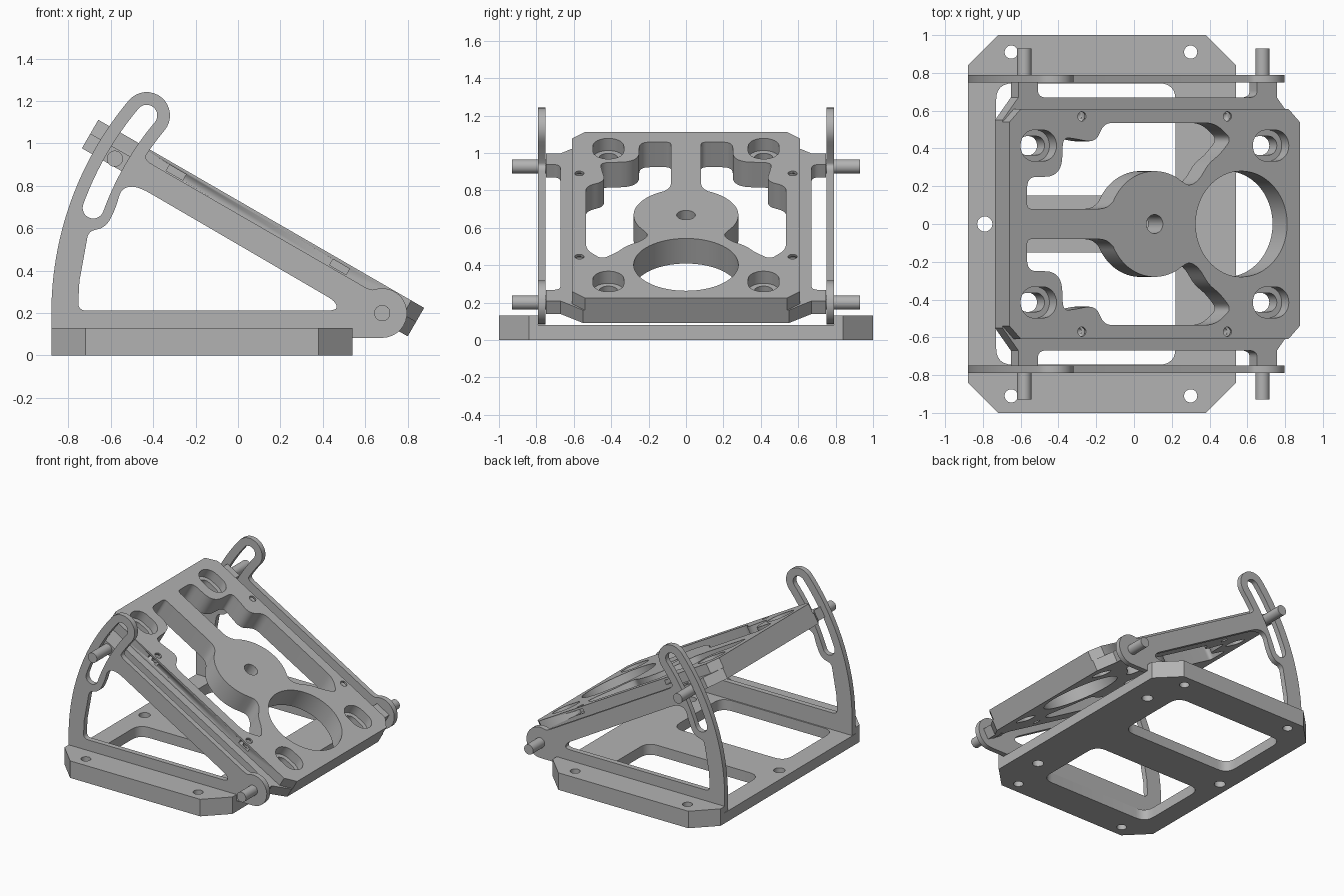
import bpy, bmesh
from math import sin, cos, radians
from mathutils import Matrix, Vector

if "Cube" in bpy.data.objects:
    bpy.data.objects.remove(bpy.data.objects["Cube"])

grey = bpy.data.materials.new("machined grey")
grey.use_nodes = True
grey.diffuse_color = (0.45, 0.45, 0.45, 1)
grey.node_tree.nodes["Principled BSDF"].inputs["Base Color"].default_value = (0.45, 0.45, 0.45, 1)

TILT = radians(30)
PIVOT = Vector((0.68, 0.20))
REACH = 1.456           # distance between the two bolts
END = 0.887             # half length of the tilting plate


def arc(cx, cy, r, a, b, n=16):
    """Points on a circle from angle a to angle b, in degrees."""
    return [(cx + r * cos(radians(a + (b - a) * i / n)),
             cy + r * sin(radians(a + (b - a) * i / n))) for i in range(n + 1)]


def circle(cx, cy, r, n=40):
    return arc(cx, cy, r, 0, 360, n)[:-1]


def rounded(points, n=6):
    """Round the corners that carry a third value, the cut-back length."""
    out = []
    for i, p in enumerate(points):
        c = Vector(p[:2])
        if len(p) == 2:
            out.append(tuple(c))
            continue
        before = Vector(points[i - 1][:2]) - c
        after = Vector(points[(i + 1) % len(points)][:2]) - c
        p0 = c + before.normalized() * min(p[2], before.length * 0.48)
        p1 = c + after.normalized() * min(p[2], after.length * 0.48)
        for k in range(n + 1):
            t = k / n
            out.append(tuple(p0 * (1 - t) ** 2 + c * 2 * t * (1 - t) + p1 * t * t))
    return out


def box(x0, x1, y0, y1, r):
    return rounded([(x0, y0, r), (x1, y0, r), (x1, y1, r), (x0, y1, r)])


def obround(cx, cy, length, width):
    h, r = (length - width) / 2, width / 2
    return arc(cx + h, cy, r, -90, 90) + arc(cx - h, cy, r, 90, 270)


def flip(loop):
    return [(x, -y) for x, y in loop]


def slab(name, loops, low, high, matrix=Matrix()):
    """Solid plate: first loop is the outline, the rest are holes."""
    curve = bpy.data.curves.new(name, "CURVE")
    curve.dimensions, curve.fill_mode = "2D", "BOTH"
    curve.extrude = (high - low) / 2
    for loop in loops:
        spline = curve.splines.new("POLY")
        spline.points.add(len(loop) - 1)
        for point, (x, y) in zip(spline.points, loop):
            point.co = (x, y, 0, 1)
        spline.use_cyclic_u = True
    source = bpy.data.objects.new(name + "_profile", curve)
    bpy.context.collection.objects.link(source)
    graph = bpy.context.evaluated_depsgraph_get()
    mesh = bpy.data.meshes.new_from_object(source.evaluated_get(graph))
    bpy.data.objects.remove(source)
    bm = bmesh.new()
    bm.from_mesh(mesh)
    bmesh.ops.translate(bm, verts=bm.verts, vec=(0, 0, (low + high) / 2))
    bmesh.ops.remove_doubles(bm, verts=bm.verts, dist=0.0002)
    bmesh.ops.recalc_face_normals(bm, faces=bm.faces)
    bm.to_mesh(mesh)
    bm.free()
    mesh.materials.clear()
    mesh.materials.append(grey)
    obj = bpy.data.objects.new(name, mesh)
    obj.matrix_world = matrix
    bpy.context.collection.objects.link(obj)
    bpy.ops.object.select_all(action="DESELECT")
    obj.select_set(True)
    bpy.context.view_layer.objects.active = obj
    bpy.ops.object.shade_smooth_by_angle(angle=radians(30))
    return obj


# Base: floor with two windows, and a raised flange on each side
window = box(-0.73, 0.22, 0.15, 0.745, 0.09)
slab("base_floor", [box(-0.88, 0.54, -0.79, 0.79, 0.0), window, flip(window),
                    circle(-0.79, 0, 0.04), circle(0.38, 0.6, 0.04),
                    circle(0.38, -0.6, 0.04)], 0, 0.08)
flange = [(-0.88, 0.79), (0.54, 0.79), (0.54, 0.84), (0.38, 1), (-0.72, 1), (-0.88, 0.84)]
flange_loops = [flange, circle(-0.65, 0.91, 0.035), circle(0.3, 0.91, 0.035)]
slab("left_base_flange", flange_loops, 0, 0.13)
slab("right_base_flange", [flip(loop) for loop in flange_loops], 0, 0.13)

# Side brackets: foot, diagonal bar and slotted quadrant arm
along = Vector((-cos(TILT), sin(TILT)))
normal = Vector((sin(TILT), cos(TILT)))
px, pz = PIVOT


def on_bar(u, w, r):
    return (*(PIVOT + along * u + normal * w), r)


tip = arc(px, pz, 1.45, 140, 140, 1)[0]
foot = arc(px, pz, 1.45, 160, 160, 1)[0]
outline = rounded(arc(px, pz, 1.56, 180, 140, 30) + arc(*tip, 0.11, 140, -40)[1:]
                  + arc(px, pz, 1.34, 140, 145, 4)[1:]
                  + [on_bar(1.338, 0.065, 0.05), on_bar(0.10, 0.065, 0.04)]
                  + arc(px, pz, 0.117, 100, -90) + [(-0.88, 0.083)])
opening = rounded([(-0.755, 0.212, 0.04), (0.47, 0.212, 0.05), (0.46, 0.255, 0.04),
                   (-0.475, 0.80, 0.07), (-0.55, 0.79, 0.06), (-0.575, 0.70, 0.04),
                   (-0.62, 0.605, 0.06), (-0.705, 0.585, 0.03), (-0.748, 0.35)])
slot = (arc(px, pz, 1.50, 160, 140) + arc(*tip, 0.05, 140, -40)[1:]
        + arc(px, pz, 1.40, 140, 160)[1:] + arc(*foot, 0.05, 340, 160)[1:-1])
upright = Matrix.Rotation(radians(90), 4, "X")
for side, start in (("right", 0.75), ("left", -0.79)):
    slab(side + "_bracket", [outline, opening, slot], start, start + 0.04, upright)

# Tilting plate: local X runs up the slope, Z is its normal
centre = PIVOT + along * (REACH / 2)
tilted = Matrix(((along.x, 0, normal.x, centre.x),
                 (0, -1, 0, 0),
                 (along.y, 0, normal.y, centre.y),
                 (0, 0, 0, 1)))
cutout = rounded([(0.30, 0.08, 0.05), (0.78, 0.08, 0.03), (0.78, 0.25, 0.06),
                  (0.57, 0.25, 0.12), (0.56, 0.46, 0.05), (0.48, 0.45, 0.03),
                  (0.36, 0.43, 0.06), (0.31, 0.535, 0.05), (-0.37, 0.535, 0.06),
                  (-0.47, 0.45, 0.04), (-0.40, 0.37, 0.04), (-0.33, 0.32, 0.04),
                  (-0.27, 0.23, 0.05), (-0.21, 0.20, 0.03)]
                 + arc(0, 0, 0.28, 125, 25, 24))
shared = [cutout, flip(cutout), circle(0, 0, 0.05), circle(-0.53, 0, 0.28, 64)]
corners = [(i, j) for i in (-1, 1) for j in (-1, 1)]
screw_holes = [circle(i * 0.445, j * 0.57, 0.025, 20) for i, j in corners]


def four_way(quarter):
    """Mirror a quarter outline, listed from the end to the side, both ways."""
    half = quarter + [(-p[0], *p[1:]) for p in reversed(quarter)]
    return rounded(half + [(p[0], -p[1], *p[2:]) for p in reversed(half)])


upper = slab("tilting_plate_top",
             [four_way([(END, 0.54), (END - 0.07, 0.61)])] + shared + screw_holes
             + [obround(i * 0.71, j * 0.415, 0.22, 0.165) for i, j in corners],
             0.045, 0.12, tilted)
slab("tilting_plate_frame",
     [four_way([(END, 0.55), (0.79, 0.67), (0.79, 0.748), (0.67, 0.748), (0.67, 0.67, 0.05)])]
     + shared + screw_holes
     + [obround(i * 0.71, j * 0.415, 0.16, 0.10) for i, j in corners],
     -0.035, 0.045, tilted)

# Nut pockets cut into the edges of the tilting plate
for i, j in corners:
    pocket = slab("nut_pocket_cutter",
                  [box(i * 0.445 - 0.045, i * 0.445 + 0.045, j * 0.59 - 0.05, j * 0.59 + 0.05, 0.0)],
                  0.072, 0.104, tilted)
    pocket.hide_render = True
    pocket.hide_viewport = True
    cut = upper.modifiers.new("nut pocket", "BOOLEAN")
    cut.operation, cut.object, cut.solver = "DIFFERENCE", pocket, "EXACT"

# Pivot pins and clamping pins on both sides
for name, spot in (("pivot_pin", PIVOT), ("clamp_pin", PIVOT + along * REACH)):
    for side, low in (("right", 0.66), ("left", -0.93)):
        slab(side + "_" + name, [circle(spot.x, spot.y, 0.038, 32)], low, low + 0.27, upright)
